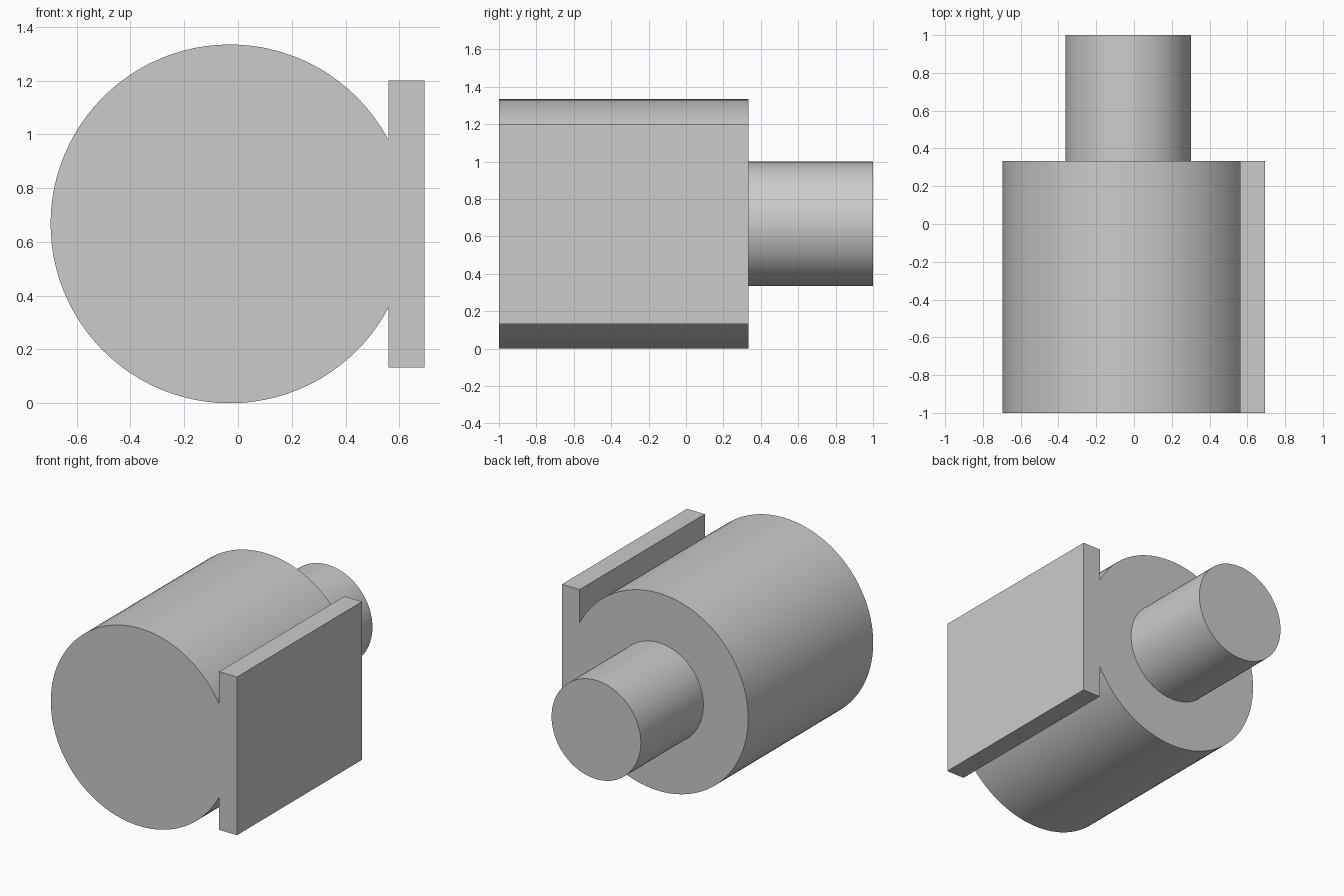
import bpy
import math

cube = bpy.data.objects.get("Cube")
if cube:
    bpy.data.objects.remove(cube, do_unlink=True)

AXIS_X, AXIS_Z = -0.03, 0.667

grey = bpy.data.materials.new("light grey")
grey.use_nodes = True
grey.diffuse_color = (0.6, 0.6, 0.6, 1)
grey.node_tree.nodes["Principled BSDF"].inputs["Base Color"].default_value = (0.6, 0.6, 0.6, 1)


def cylinder(name, radius, y0, y1):
    """Cylinder along y on the shared axis."""
    bpy.ops.mesh.primitive_cylinder_add(
        vertices=96, radius=radius, depth=y1 - y0,
        location=(AXIS_X, (y0 + y1) / 2, AXIS_Z), rotation=(math.pi / 2, 0, 0))
    return finish(name)


def box(name, low, high):
    """Box between two opposite corners."""
    bpy.ops.mesh.primitive_cube_add(
        size=1, location=[(a + b) / 2 for a, b in zip(low, high)])
    bpy.context.object.scale = [b - a for a, b in zip(low, high)]
    return finish(name)


def finish(name):
    obj = bpy.context.object
    obj.name = name
    obj.data.materials.append(grey)
    bpy.ops.object.transform_apply(location=False, rotation=True, scale=True)
    return obj


# Main drum, rear shaft sunk into it, and flat side plate
body = cylinder("drum_with_shaft_and_plate", 0.667, -1, 0.333)
shaft = cylinder("rear_shaft", 0.333, 0.1, 1)
plate = box("side_plate", (0.56, -1, 0.133), (0.693, 0.333, 1.2))

# Fuse the parts into one solid
bpy.ops.object.select_all(action='DESELECT')
body.select_set(True)
bpy.context.view_layer.objects.active = body
for part in (shaft, plate):
    union = body.modifiers.new("Union", 'BOOLEAN')
    union.operation = 'UNION'
    union.solver = 'EXACT'
    union.object = part
    bpy.ops.object.modifier_apply(modifier=union.name)
    bpy.data.objects.remove(part, do_unlink=True)

bpy.ops.object.shade_smooth_by_angle(angle=math.radians(30))
